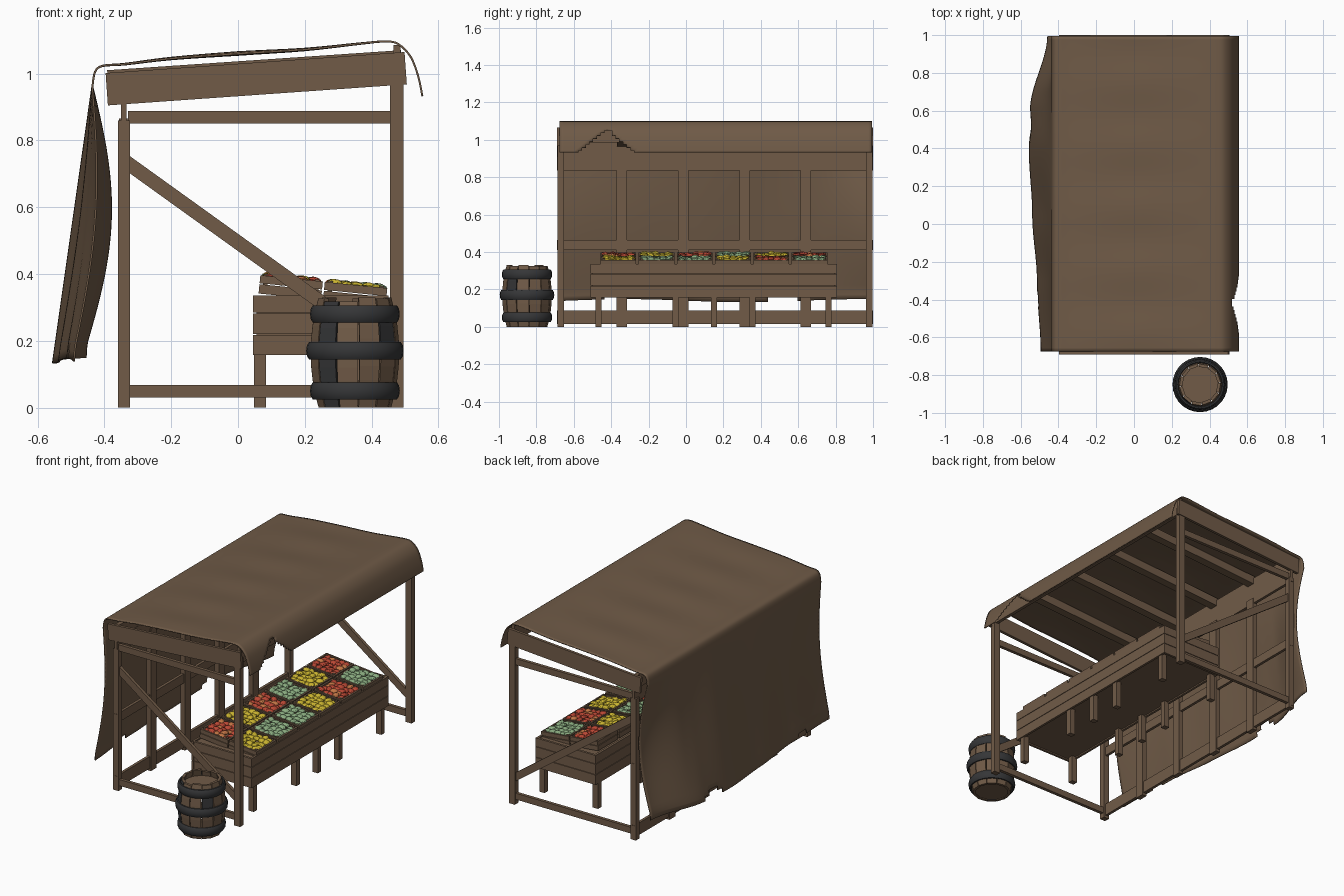
import bpy, bmesh, math, random
from mathutils import Matrix, Vector

if "Cube" in bpy.data.objects:
    bpy.data.objects.remove(bpy.data.objects["Cube"])
random.seed(4)


def material(name, rgb):
    m = bpy.data.materials.new(name)
    m.diffuse_color = (*rgb, 1)
    m.use_nodes = True
    m.node_tree.nodes["Principled BSDF"].inputs["Base Color"].default_value = m.diffuse_color
    return m


WOOD = material("brown wood", (0.165, 0.105, 0.064))
CLOTH = material("brown cloth", (0.158, 0.102, 0.062))
IRON = material("dark iron", (0.036, 0.037, 0.039))
RED = material("red produce", (0.50, 0.065, 0.035))
ORANGE = material("orange produce", (0.55, 0.18, 0.06))
YELLOW = material("yellow produce", (0.60, 0.46, 0.03))
GREEN = material("green produce", (0.26, 0.42, 0.22))


def finish(name, bm, *mats, smooth=None):
    bmesh.ops.recalc_face_normals(bm, faces=bm.faces)
    me = bpy.data.meshes.new(name)
    bm.to_mesh(me)
    bm.free()
    for m in mats:
        me.materials.append(m)
    ob = bpy.data.objects.new(name, me)
    bpy.context.collection.objects.link(ob)
    if smooth:
        bpy.context.view_layer.objects.active = ob
        ob.select_set(True)
        bpy.ops.object.shade_smooth_by_angle(angle=math.radians(smooth))
        ob.select_set(False)
    return ob


def box(bm, x0, x1, y0, y1, z0, z1, pre=Matrix()):
    m = Matrix.Translation(((x0 + x1) / 2, (y0 + y1) / 2, (z0 + z1) / 2))
    bmesh.ops.create_cube(bm, size=1, matrix=pre @ m @ Matrix.Diagonal((x1 - x0, y1 - y0, z1 - z0, 1)))


def beam(bm, a, b, y0, y1, h):
    """Plank in the xz plane from a to b, with height h."""
    d = Vector((b[0] - a[0], 0, b[1] - a[1]))
    pre = Matrix.Translation((a[0], 0, a[1])) @ Matrix.Rotation(-math.atan2(d.z, d.x), 4, 'Y')
    box(bm, 0, d.length, y0, y1, -h / 2, h / 2, pre)


def lerp_table(pts, v):
    for (a, p), (b, q) in zip(pts, pts[1:]):
        if v <= b:
            t = max(0, (v - a) / (b - a))
            t = t * t * (3 - 2 * t)
            return p + (q - p) * t
    return pts[-1][1]


MID = 0.155     # middle of the stall along y

# End frames: posts, rails, braces and sloped roof boards
posts, rails, braces, boards = (bmesh.new() for _ in range(4))
for s in (-1, 1):
    def span(a, b):
        return sorted((MID + s * a, MID + s * b))
    box(posts, -0.36, -0.324, *span(0.808, 0.842), 0, 0.86)
    box(posts, 0.455, 0.495, *span(0.808, 0.842), 0, 1.02)
    box(rails, -0.33, 0.46, *span(0.815, 0.835), 0.85, 0.888)
    box(rails, -0.33, 0.46, *span(0.815, 0.835), 0.03, 0.068)
    beam(braces, (-0.335, 0.735), (0.465, 0.16), *span(0.814, 0.833), 0.042)
    beam(boards, (-0.393, 0.953), (0.502, 1.016), *span(0.829, 0.846), 0.097)
finish("corner_posts", posts, WOOD)
finish("end_rails", rails, WOOD)
finish("diagonal_braces", braces, WOOD)
finish("roof_end_boards", boards, WOOD)

# Back wall framing, roof rafters and front beam
studs, back, rafters = (bmesh.new() for _ in range(3))
for y in (-0.343, -0.015, 0.313, 0.641):
    box(studs, -0.357, -0.327, y - 0.028, y + 0.028, 0, 0.865)
    beam(rafters, (-0.39, 0.985), (0.49, 1.045), y - 0.025, y + 0.025, 0.05)
for z0, z1 in ((0.015, 0.088), (0.41, 0.465), (0.835, 0.925)):
    box(back, -0.351, -0.334, MID - 0.844, MID + 0.844, z0, z1)
box(rafters, 0.466, 0.486, MID - 0.83, MID + 0.83, 0.985, 1.085)
box(rafters, -0.36, -0.335, MID - 0.83, MID + 0.83, 0.92, 1.0)
finish("back_studs", studs, WOOD)
finish("back_rails", back, WOOD)
finish("roof_rafters", rafters, WOOD)

# Draped cloth: front drop, roof, then a back sheet whose sweep varies along y
ROOF = [(0.552, 0.932), (0.54, 0.99), (0.517, 1.05), (0.48, 1.088), (0.44, 1.096), (0.36, 1.089),
        (0.2, 1.072), (0, 1.06), (-0.2, 1.045), (-0.34, 1.028), (-0.405, 1.023), (-0.428, 1.005), (-0.436, 0.96)]
roof = []
for i in range(len(ROOF) - 1):      # smooth the profile through its points
    p0, p1, p2, p3 = (Vector(ROOF[min(max(i + k, 0), len(ROOF) - 1)]) for k in (-1, 0, 1, 2))
    for k in range(4):
        t = k / 4
        roof.append(0.5 * (2 * p1 + (p2 - p0) * t + (2 * p0 - 5 * p1 + 4 * p2 - p3) * t * t
                           + (3 * p1 - p0 - 3 * p2 + p3) * t ** 3))
HANG, COLS = 32, 84
FLARE = [(-0.68, 0.055), (-0.3, 0.075), (0.05, 0.1), (0.4, 0.118), (0.6, 0.112), (1.0, 0.02)]
BULGE = [(-0.68, 0.035), (0.0, 0.012), (0.4, 0.0), (0.7, 0.02), (1.0, 0.065)]
bm = bmesh.new()
grid = []
for c in range(COLS + 1):
    y = -0.675 + 1.67 * c / COLS
    col = []
    for p in roof:
        ripple = 0.004 * math.sin(y * 19) * max(0, 1 - abs(p.x) / 0.45)
        col.append(bm.verts.new((p.x, y, p.y + ripple)))
    for k in range(HANG + 1):
        t = k / HANG
        x = -0.436 - lerp_table(FLARE, y) * t + lerp_table(BULGE, y) * math.sin(math.pi * min(1, t * 1.05))
        z = 0.96 - t * (0.82 + 0.008 * math.sin(y * 5))
        col.append(bm.verts.new((x, y, z)))
    grid.append(col)
for a, b in zip(grid, grid[1:]):
    for i in range(len(a) - 1):
        c = (a[i].co + b[i + 1].co) / 2
        torn_front = c.x > 0.45 and c.z < 1.055 - 0.8 * abs(c.y + 0.42)
        torn_back = c.x < -0.4 and any(c.z < 0.14 + d - 0.5 * abs(c.y - y) for y, d in ((0.52, 0.05), (-0.4, 0.04)))
        if not (torn_front or torn_back):
            bm.faces.new((a[i], b[i], b[i + 1], a[i + 1]))
bmesh.ops.delete(bm, geom=[v for v in bm.verts if not v.link_faces], context='VERTS')
cloth = finish("draped_cloth", bm, CLOTH, smooth=40)
mod = cloth.modifiers.new("thickness", 'SOLIDIFY')
mod.thickness = 0.006
mod.offset = 0

# Display table: core, planked sides and legs
bm = bmesh.new()
box(bm, 0.055, 0.44, -0.5, 0.795, 0.165, 0.328)
for z0, z1 in ((0.157, 0.217), (0.22, 0.282), (0.285, 0.336)):
    for x in (0.045, 0.436):
        box(bm, x, x + 0.014, -0.511, 0.806, z0, z1)
    for y in (-0.51, 0.791):
        box(bm, 0.047, 0.448, y, y + 0.014, z0, z1)
finish("display_table", bm, WOOD)
bm = bmesh.new()
for y in (-0.467, -0.055, 0.15, 0.355, 0.762):
    for x in (0.048, 0.408):
        box(bm, x, x + 0.036, y - 0.016, y + 0.016, 0, 0.2)
finish("table_legs", bm, WOOD)

# Two rows of tilted crates filled with produce
crates = bmesh.new()
produce = {"R": bmesh.new(), "Y": bmesh.new(), "G": bmesh.new()}
for row, x, z in (("RYRGYR", 0.155, 0.332), ("YGGYRG", 0.348, 0.312)):
    for i, kind in enumerate(row):
        pre = Matrix.Translation((x, -0.362 + i * 0.2045, z)) @ Matrix.Rotation(0.1, 4, 'Y')
        box(crates, -0.09, 0.09, -0.092, 0.092, 0, 0.025, pre)
        for s in (-1, 1):
            for z0, z1 in ((0, 0.028), (0.031, 0.055)):
                box(crates, *sorted((s * 0.094, s * 0.084)), -0.096, 0.096, z0, z1, pre)
                box(crates, -0.086, 0.086, *sorted((s * 0.096, s * 0.086)), z0, z1, pre)
            for t in (-1, 1):
                box(crates, *sorted((s * 0.084, s * 0.07)), *sorted((t * 0.086, t * 0.072)), 0, 0.06, pre)
        bm = produce[kind]
        for a in range(5):
            for b in range(5):
                at = Vector(((a - 2) * 0.033, (b - 2) * 0.033, 0.046)) + Vector(
                    (random.uniform(-0.005, 0.005), random.uniform(-0.005, 0.005), random.uniform(-0.003, 0.009)))
                m = pre @ Matrix.Translation(at) @ Matrix.Rotation(random.uniform(0, 3), 4, 'Z')
                m = m @ Matrix.Rotation(random.uniform(-0.4, 0.4), 4, 'X') @ Matrix.Diagonal((1.2, 0.95, 0.6, 1))
                new = bmesh.ops.create_icosphere(bm, subdivisions=2, radius=0.02, matrix=m)["verts"]
                if kind == "R" and random.random() < 0.2:
                    for f in {f for v in new for f in v.link_faces}:
                        f.material_index = 1
finish("crates", crates, WOOD)
finish("red_produce", produce["R"], RED, ORANGE)
finish("yellow_produce", produce["Y"], YELLOW)
finish("green_produce", produce["G"], GREEN)

# Barrel: bulging staves, lid and base, iron hoops
BX, BY = 0.35, -0.85


def barrel_radius(z):
    return 0.133 - 0.024 * ((z - 0.165) / 0.165) ** 2


bm = bmesh.new()
for k in range(12):
    ang = math.radians(20 + 30 * k)
    top = 0.33 - random.choice((0, 0.004, 0.012))
    rings = []
    for j in range(9):
        z = top * j / 8
        ring = []
        for r, da in ((0, -0.245), (0, 0.245), (-0.016, 0.245), (-0.016, -0.245)):
            rr = barrel_radius(z) + r
            ring.append(bm.verts.new((BX + rr * math.cos(ang + da), BY + rr * math.sin(ang + da), z)))
        rings.append(ring)
    bm.faces.new(rings[0])
    bm.faces.new(rings[-1])
    for j, (lo, hi) in enumerate(zip(rings, rings[1:])):
        for q in range(4):
            f = bm.faces.new((lo[q], lo[(q + 1) % 4], hi[(q + 1) % 4], hi[q]))
            f.material_index = int(k == 7 or (k == 10 and 3 < j < 7))
finish("barrel_staves", bm, WOOD, IRON)
bm = bmesh.new()
for z0, z1 in ((0.005, 0.025), (0.275, 0.29)):
    bmesh.ops.create_cone(bm, cap_ends=True, segments=24, radius1=0.102, radius2=0.102, depth=z1 - z0,
                          matrix=Matrix.Translation((BX, BY, (z0 + z1) / 2)))
finish("barrel_lid_and_base", bm, WOOD)
bm = bmesh.new()
for hz in (0.05, 0.17, 0.28):
    R = barrel_radius(hz) + 0.001
    loops = []
    for k in range(28):
        a = math.tau * k / 28
        loops.append([bm.verts.new((BX + (R + 0.012 * math.cos(b)) * math.cos(a),
                                    BY + (R + 0.012 * math.cos(b)) * math.sin(a), hz + 0.027 * math.sin(b)))
                      for b in (math.tau * q / 10 for q in range(10))])
    for k in range(28):
        for q in range(10):
            bm.faces.new((loops[k][q], loops[(k + 1) % 28][q],
                          loops[(k + 1) % 28][(q + 1) % 10], loops[k][(q + 1) % 10]))
finish("barrel_hoops", bm, IRON, smooth=50)
